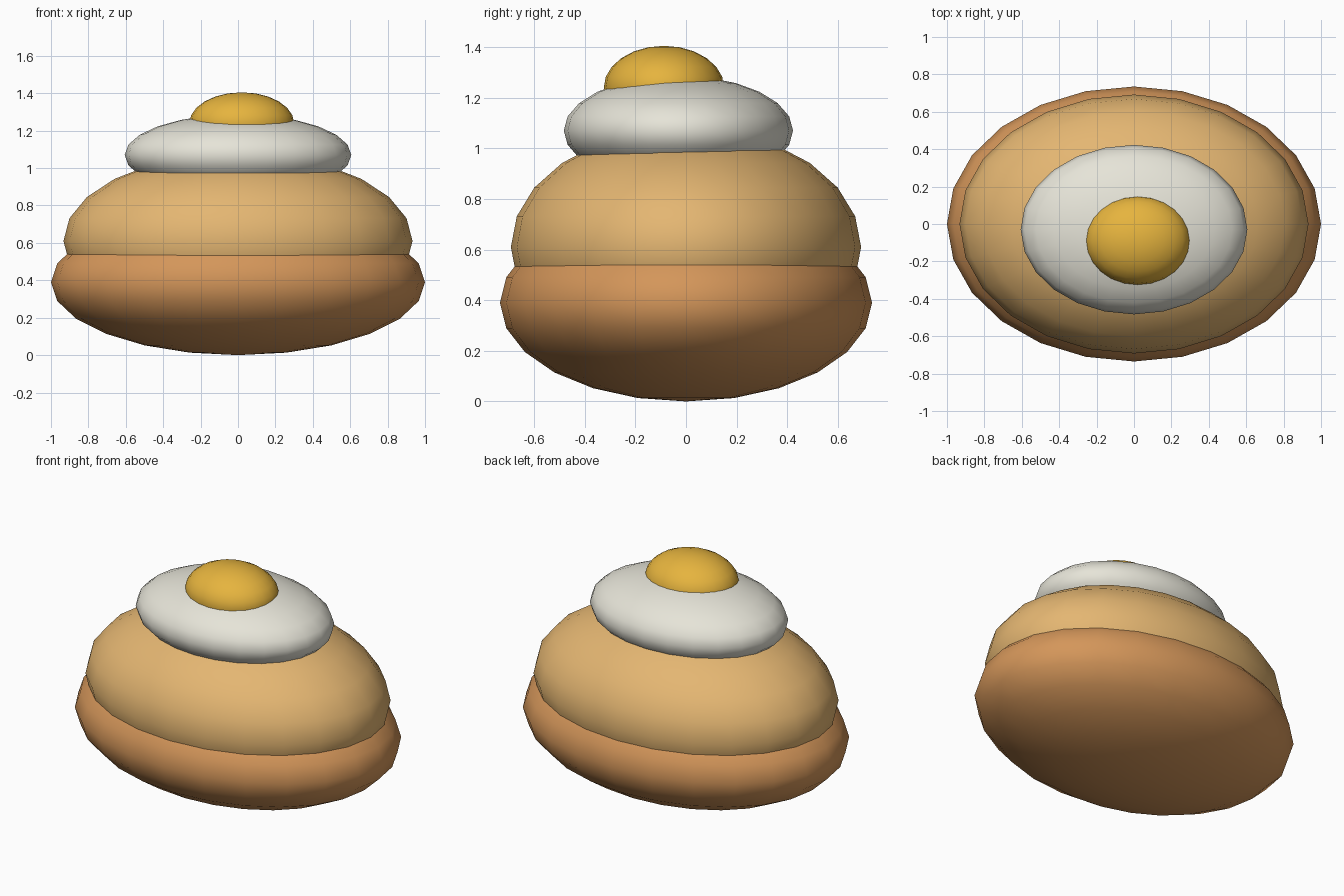
import bpy

if "Cube" in bpy.data.objects:
    bpy.data.objects.remove(bpy.data.objects["Cube"])


def material(name, rgb):
    m = bpy.data.materials.new(name)
    m.diffuse_color = (*rgb, 1.0)
    m.use_nodes = True
    m.node_tree.nodes["Principled BSDF"].inputs["Base Color"].default_value = m.diffuse_color
    return m


def ellipsoid(name, centre, radii, mat):
    """Smooth squashed sphere: 24 segments, 12 rings."""
    bpy.ops.mesh.primitive_uv_sphere_add(segments=24, ring_count=12, radius=1, location=centre)
    ob = bpy.context.object
    ob.name = name
    ob.scale = radii
    bpy.ops.object.transform_apply(location=False, rotation=False, scale=True)
    bpy.ops.object.shade_smooth()
    ob.data.materials.append(mat)
    return ob


crust = material("brown crust", (0.658, 0.305, 0.102))
bread = material("golden bread", (0.776, 0.468, 0.168))
white = material("egg white", (0.791, 0.776, 0.687))
yolk = material("egg yolk", (0.791, 0.456, 0.048))

# Bun: dark base with a lighter dome rising out of it
ellipsoid("bun_base", (0, 0, 0.39), (1.0, 0.735, 0.39), crust)
ellipsoid("bun_top", (0, 0, 0.61), (0.933, 0.692, 0.47), bread)

# Egg on top, set slightly towards the front
ellipsoid("egg_white", (0, -0.03, 1.07), (0.606, 0.453, 0.217), white)
ellipsoid("egg_yolk", (0.02, -0.087, 1.24), (0.28, 0.238, 0.165), yolk)
